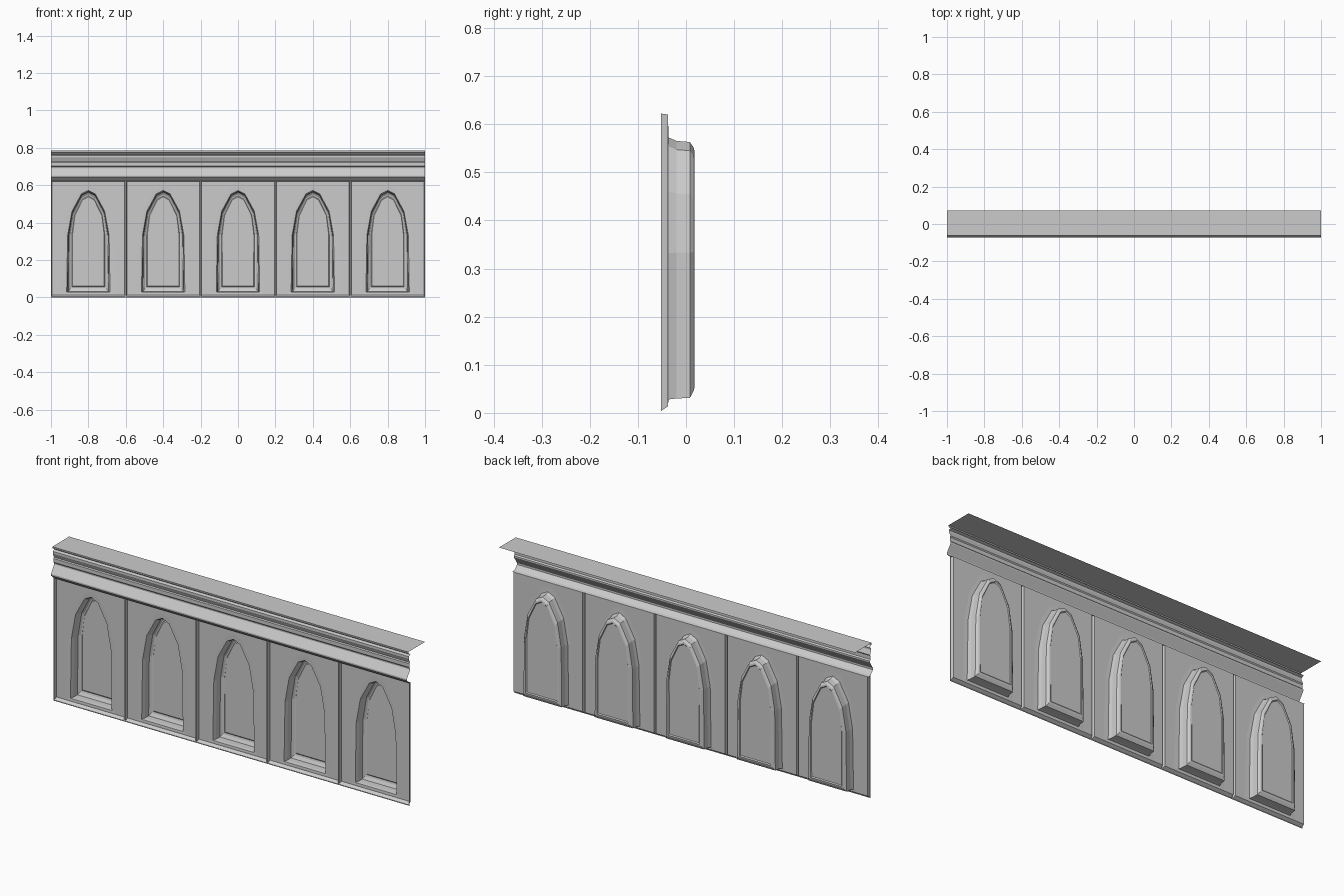
import bpy, bmesh

if "Cube" in bpy.data.objects:
    bpy.data.objects.remove(bpy.data.objects["Cube"])

def finish(bm, name):
    me = bpy.data.meshes.new(name)
    bm.to_mesh(me)
    bm.free()
    ob = bpy.data.objects.new(name, me)
    bpy.context.collection.objects.link(ob)
    return ob

# Right half of each outline as (x, z), from bottom corner up to the apex
ARCH_OUT = [(.142, .020), (.132, .33), (.100, .48), (.042, .58), (0, .600)]
ARCH_IN = [(.088, .055), (.088, .335), (.074, .44), (.032, .525), (0, .542)]

# Moulding section: blend from outer to inner arch, depth y, bottom height
SECTION = [(0, -.037, .020), (.25, -.0365, .026), (.48, -.036, .028),
           (.60, -.020, .030), (.64, .008, .031), (.84, .016, .046),
           (1.0, .018, .055), (1.08, .014, .060)]

def mirrored(half, y):
    """Closed ring of (x, y, z) from the right half of an outline."""
    left = [(-x, z) for x, z in reversed(half[:-1])]
    return [(x, y, z) for x, z in half + left]

def frame(hw, bottom, top, y):
    """Rectangular ring with the same point count as the arch."""
    return mirrored([(hw, bottom), (hw, .33), (hw, .48), (hw, top), (0, top)], y)

def arch(t, y, bottom):
    pts = [(a[0] + (b[0] - a[0]) * t, a[1] + (b[1] - a[1]) * t)
           for a, b in zip(ARCH_OUT, ARCH_IN)]
    pts[0] = (pts[0][0], bottom)
    return mirrored(pts, y)

def make_bay(cx, name):
    # Pier face, pier return with sloping sill, wall face, then arch moulding
    rings = [frame(.2, 0, .623, -.052), frame(.197, .004, .622, -.052),
             frame(.194, .014, .620, -.037)]
    rings += [arch(*s) for s in SECTION]
    bm = bmesh.new()
    loops = [[bm.verts.new((x + cx, y, z)) for x, y, z in r] for r in rings]
    n = len(loops[0])
    for a, b in zip(loops, loops[1:]):
        for i in range(n):
            j = (i + 1) % n
            bm.faces.new((a[j], a[i], b[i], b[j]))
    # Back panel of the niche
    bm.faces.new(list(reversed(loops[-1])))
    bmesh.ops.recalc_face_normals(bm, faces=bm.faces)
    bm.faces.ensure_lookup_table()
    if bm.faces[-1].normal.y > 0:
        bmesh.ops.reverse_faces(bm, faces=bm.faces)
    return finish(bm, name)

for k in range(5):
    make_bay(-.8 + .4 * k, f"arched_bay_{k + 1}")

# Cornice: open (y, z) profile swept along the full width
PROFILE = [(-.037, .620), (-.052, .623), (-.073, .643), (-.073, .651),
           (-.047, .690), (-.047, .697), (-.053, .703), (-.053, .722),
           (-.049, .727), (-.055, .742), (-.058, .748), (-.058, .760),
           (-.044, .765), (-.050, .771), (-.060, .775), (-.062, .785),
           (.073, .785)]
bm = bmesh.new()
left = [bm.verts.new((-1, y, z)) for y, z in PROFILE]
right = [bm.verts.new((1, y, z)) for y, z in PROFILE]
for i in range(len(PROFILE) - 1):
    bm.faces.new((left[i], right[i], right[i + 1], left[i + 1]))
finish(bm, "cornice")
